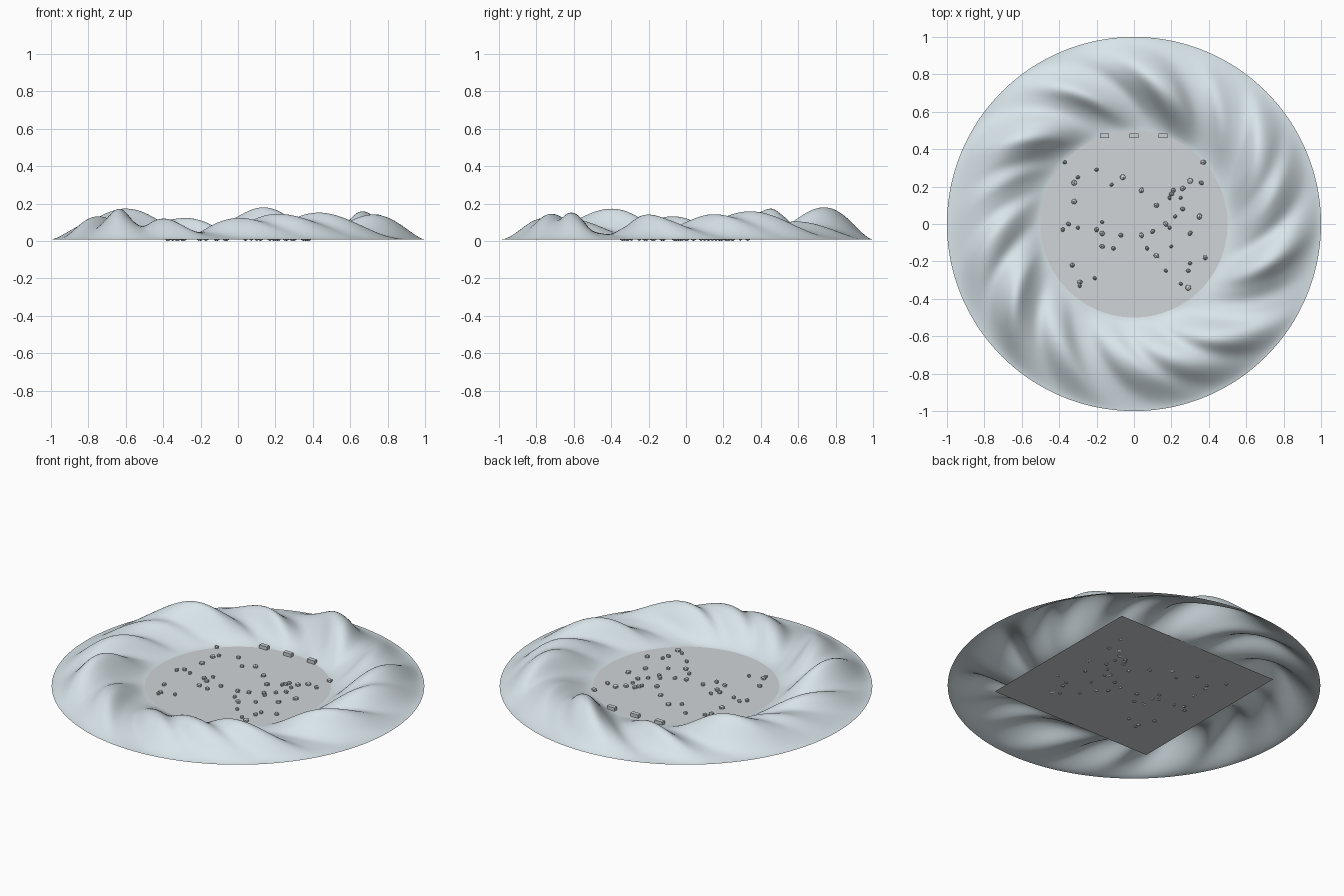
import bpy, bmesh, math, random
from mathutils import Matrix

if "Cube" in bpy.data.objects:
    bpy.data.objects.remove(bpy.data.objects["Cube"])

random.seed(4)
BASE = 0.008          # level of the valley floor
TWIST = 1.25          # ridge swirl, radians per unit of radius


def add_object(name, bm, color, smooth=False):
    mesh = bpy.data.meshes.new(name)
    bm.to_mesh(mesh)
    bm.free()
    for p in mesh.polygons:
        p.use_smooth = smooth
    mat = bpy.data.materials.get(color[0]) or bpy.data.materials.new(color[0])
    mat.diffuse_color = (*color[1], 1)
    mat.use_nodes = True
    mat.node_tree.nodes["Principled BSDF"].inputs["Base Color"].default_value = mat.diffuse_color
    mesh.materials.append(mat)
    ob = bpy.data.objects.new(name, mesh)
    bpy.context.collection.objects.link(ob)
    return ob


ICE = ("mountain_blue", (0.69, 0.78, 0.82))
FLOOR = ("floor_grey", (0.64, 0.66, 0.68))
STONE = ("stone_grey", (0.58, 0.63, 0.66))

# Mountain ring: ridges given as (angle, height, angular width)
RIDGES = [(79, .15, 9), (112, .09, 6), (143, .14, 9), (165, .075, 7), (186, .10, 7),
          (212, .14, 8), (238, .09, 7), (269, .09, 7), (287, .11, 6.5), (306, .12, 7),
          (345, .11, 7.5), (10, .105, 7), (28, .125, 7), (51, .07, 7)]


def height(r, a):
    phase = math.degrees(a - TWIST * (r - 0.75))
    h = 0.023
    for angle, top, width in RIDGES:
        d = (phase - angle + 180) % 360 - 180
        h += top * math.exp(-0.5 * (d / width) ** 2)
    h += 0.002 * math.sin(math.radians(phase * 36))
    t = (r - 0.5) / 0.5
    return BASE + h * max(0, math.sin(math.pi * t)) ** 1.5


RINGS, SEGS = 40, 240
bm = bmesh.new()
grid = []
for i in range(RINGS + 1):
    r = 0.5 + 0.5 * i / RINGS
    grid.append([bm.verts.new((r * math.cos(a), r * math.sin(a), height(r, a)))
                 for a in (2 * math.pi * j / SEGS for j in range(SEGS))])
for i in range(RINGS):
    for j in range(SEGS):
        k = (j + 1) % SEGS
        bm.faces.new((grid[i][j], grid[i + 1][j], grid[i + 1][k], grid[i][k]))
add_object("mountain_ring", bm, ICE, True)

# Valley floor: square sheet with its corners hidden under the mountains
bm = bmesh.new()
bmesh.ops.create_grid(bm, x_segments=1, y_segments=1, size=0.53,
                      matrix=Matrix.Translation((0, 0, BASE)))
add_object("valley_floor", bm, FLOOR)

# Scattered rocks, positions in hundredths
ROCKS = [(-37, 33), (-30, 25), (-32, 22), (-20, 29), (-12, 21), (-6, 25), (4, 18), (12, 10),
         (-32, 12), (20, 16), (21, 18), (26, 19), (30, 23), (37, 33), (36, 22), (19, 14),
         (25, 14), (26, 8), (35, 4), (22, 4), (-38, -3), (-35, 0), (-30, -2), (-20, -3),
         (-17, 1), (-17, -5), (-17, -12), (-11, -13), (-7, -6), (4, -6), (10, -4), (17, 0),
         (19, -2), (7, -13), (12, -17), (20, -12), (30, -5), (38, -18), (30, -21), (29, -25),
         (17, -25), (-33, -22), (-29, -31), (-29, -33), (-21, -29), (25, -32), (29, -34)]
bm = bmesh.new()
for x, y in ROCKS:
    s = random.uniform(0.011, 0.018)
    m = (Matrix.Translation((x / 100, y / 100, 0.013))
         @ Matrix.Rotation(random.uniform(0, 6.28), 4, 'Z')
         @ Matrix.Diagonal((s, s * random.uniform(.75, 1), 0.013, 1)))
    bmesh.ops.create_icosphere(bm, subdivisions=1, radius=1, matrix=m)
add_object("rocks", bm, STONE)

# Three small huts at the back of the valley
for n, x in enumerate((-0.158, 0, 0.155)):
    bm = bmesh.new()
    bmesh.ops.create_cube(bm, size=1, matrix=Matrix.Translation((x, 0.472, BASE + 0.01))
                          @ Matrix.Diagonal((0.05, 0.025, 0.02, 1)))
    add_object(f"hut_{n + 1}", bm, STONE)
